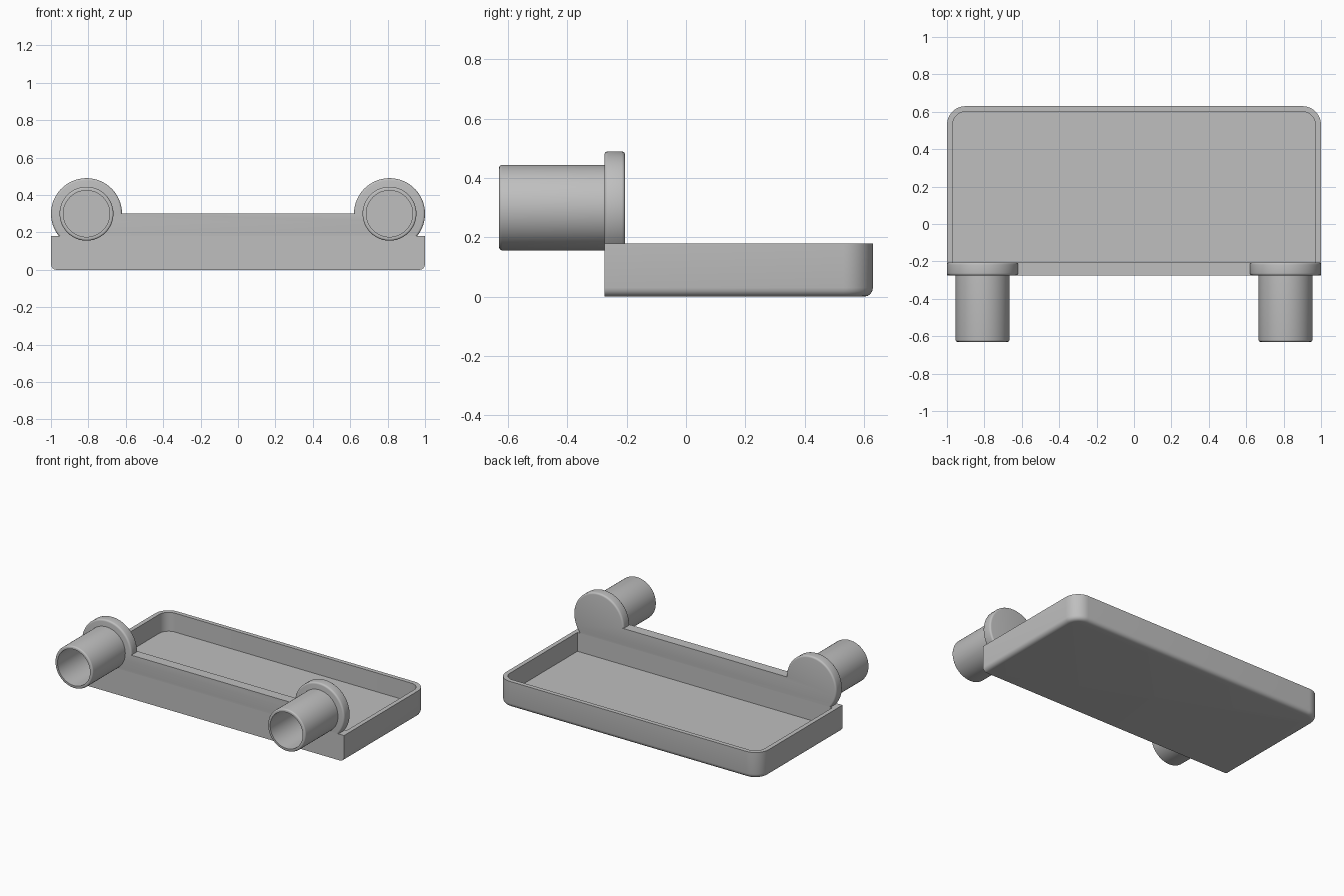
import bpy
import bmesh
from math import sin, cos, pi, asin, radians

cube = bpy.data.objects.get("Cube")
if cube:
    bpy.data.objects.remove(cube, do_unlink=True)

grey = bpy.data.materials.new("plain_grey")
grey.use_nodes = True
grey.diffuse_color = (0.52, 0.52, 0.52, 1)
grey.node_tree.nodes["Principled BSDF"].inputs["Base Color"].default_value = (0.52, 0.52, 0.52, 1)

FRONT, PLATE_BACK, BACK = -0.275, -0.205, 0.63
RIM, FLOOR, WALL = 0.18, 0.05, 0.03
HUB_X, HUB_Z, HUB_R = 0.81, 0.30, 0.19


def skin(name, rings, cap_start=True, cap_end=True):
    """Bridge matching closed rings of points into a smooth-shaded solid."""
    bm = bmesh.new()
    loops = [[bm.verts.new(p) for p in ring] for ring in rings]
    n = len(loops[0])
    for a, b in zip(loops, loops[1:]):
        for i in range(n):
            j = (i + 1) % n
            bm.faces.new((a[i], a[j], b[j], b[i]))
    if cap_start:
        bm.faces.new(loops[0])
    if cap_end:
        bm.faces.new(loops[-1])
    bmesh.ops.recalc_face_normals(bm, faces=bm.faces)
    mesh = bpy.data.meshes.new(name)
    bm.to_mesh(mesh)
    bm.free()
    mesh.materials.append(grey)
    obj = bpy.data.objects.new(name, mesh)
    bpy.context.collection.objects.link(obj)
    bpy.ops.object.select_all(action="DESELECT")
    obj.select_set(True)
    bpy.context.view_layer.objects.active = obj
    bpy.ops.object.shade_smooth_by_angle(angle=radians(30))
    return obj


def fillet(radius, steps=4):
    """Quarter-round as (inset, distance along) pairs."""
    return [(radius * (1 - sin(t)), radius * (1 - cos(t)))
            for t in (pi / 2 * i / steps for i in range(steps + 1))]


def tray_ring(inset, z, front=FRONT):
    """Outline with a square front and rounded back corners."""
    r = 0.1 - inset
    half = 1 - inset
    pts = [(-half, front, z), (half, front, z)]
    for side, start in ((1, 0), (-1, pi / 2)):
        for i in range(13):
            a = start + pi / 2 * i / 12
            pts.append((side * (half - r) + r * cos(a), BACK - inset - r + r * sin(a), z))
    return pts


# Open tray with a softened bottom edge
rings = [tray_ring(inset, z) for inset, z in fillet(0.03)]
rings += [tray_ring(0, RIM), tray_ring(WALL, RIM, PLATE_BACK), tray_ring(WALL, FLOOR, PLATE_BACK)]
skin("tray", rings)


def plate_ring(inset, y):
    """Raised front plate outline with a round hub at either end."""
    r = HUB_R - inset
    low = asin((HUB_Z - RIM) / r)
    right = [(HUB_X + r * cos(a), y, HUB_Z + r * sin(a))
             for a in (-low + (pi + low) * i / 40 for i in range(41))]
    return right + [(-x, py, z) for x, py, z in reversed(right)]


# Front plate, rounded along both faces of the hubs
edge = fillet(0.012)
rings = [plate_ring(inset, FRONT + d) for inset, d in edge]
rings += [plate_ring(inset, PLATE_BACK - d) for inset, d in reversed(edge)]
skin("front_plate", rings)


def circle(x, r, y):
    return [(x + r * cos(2 * pi * i / 64), y, HUB_Z + r * sin(2 * pi * i / 64)) for i in range(64)]


# Hollow pegs, open at the front and closed by the plate
for side, name in ((-1, "right_peg"), (1, "left_peg")):
    x = side * HUB_X
    rings = [circle(x, 0.144, FRONT)]
    rings += [circle(x, 0.144 - inset, -0.63 + d) for inset, d in reversed(fillet(0.01))]
    rings += [circle(x, 0.124, -0.63), circle(x, 0.124, FRONT - 0.002)]
    skin(name, rings, cap_start=False)
